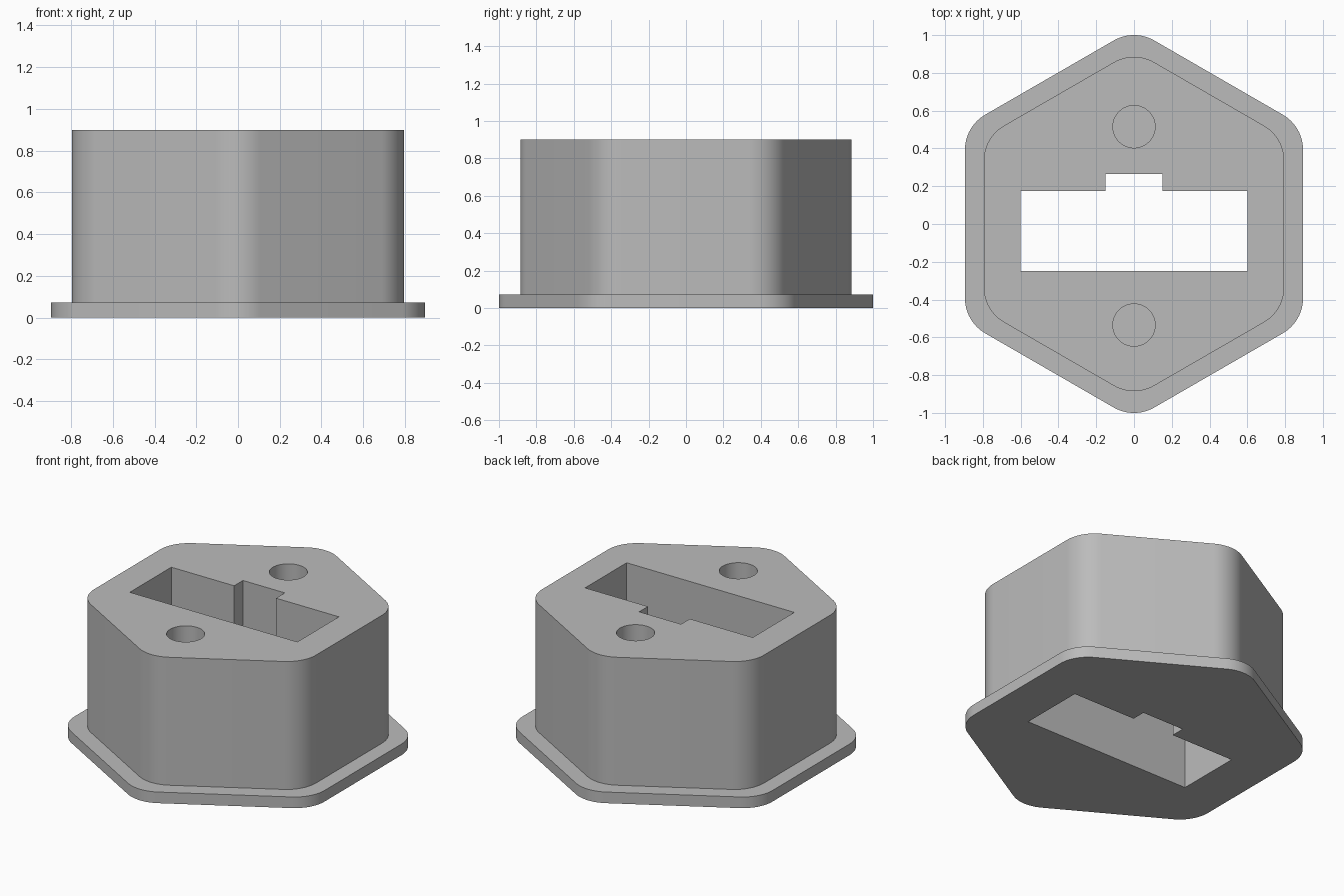
import bpy
from math import sin, cos, radians, sqrt, tau

cube = bpy.data.objects.get("Cube")
if cube:
    bpy.data.objects.remove(cube, do_unlink=True)

# Single grey plastic
grey = bpy.data.materials.new("grey plastic")
grey.use_nodes = True
COLOUR = (0.5, 0.5, 0.5, 1)
grey.diffuse_color = COLOUR
grey.node_tree.nodes["Principled BSDF"].inputs["Base Color"].default_value = COLOUR


def rounded_hexagon(apothem, radius, steps=12):
    """Hexagon with points on the y axis and rounded corners."""
    centre = (apothem - radius) * 2 / sqrt(3)
    points = []
    for corner in range(6):
        mid = 30 + corner * 60
        cx, cy = centre * cos(radians(mid)), centre * sin(radians(mid))
        for i in range(steps + 1):
            a = radians(mid - 30 + 60 * i / steps)
            points.append((cx + radius * cos(a), cy + radius * sin(a)))
    return points


def circle(y, radius, sides=48):
    return [(radius * cos(tau * i / sides), y + radius * sin(tau * i / sides))
            for i in range(sides)]


def slab(name, outlines, bottom, top):
    """Extrude a flat profile with openings between two heights."""
    curve = bpy.data.curves.new(name, "CURVE")
    curve.dimensions = "2D"
    curve.fill_mode = "BOTH"
    curve.extrude = (top - bottom) / 2
    for outline in outlines:
        spline = curve.splines.new("POLY")
        spline.points.add(len(outline) - 1)
        for point, (x, y) in zip(spline.points, outline):
            point.co = (x, y, 0, 1)
        spline.use_cyclic_u = True
    obj = bpy.data.objects.new(name, curve)
    bpy.context.collection.objects.link(obj)
    obj.location.z = (bottom + top) / 2
    bpy.ops.object.select_all(action="DESELECT")
    obj.select_set(True)
    bpy.context.view_layer.objects.active = obj
    bpy.ops.object.convert(target="MESH")
    obj = bpy.context.object
    obj.name = name
    obj.data.materials.clear()
    obj.data.materials.append(grey)
    # Weld the caps to the walls so that shading is continuous
    bpy.ops.object.mode_set(mode="EDIT")
    bpy.ops.mesh.select_all(action="SELECT")
    bpy.ops.mesh.remove_doubles(threshold=0.0001)
    bpy.ops.mesh.normals_make_consistent(inside=False)
    bpy.ops.object.mode_set(mode="OBJECT")
    bpy.ops.object.shade_smooth_by_angle(angle=radians(30))
    return obj


# Rectangular socket opening with a key notch at the back
socket = [(-0.6, -0.25), (0.6, -0.25), (0.6, 0.175), (0.15, 0.175),
          (0.15, 0.265), (-0.15, 0.265), (-0.15, 0.175), (-0.6, 0.175)]

# Thin base flange closes the lower ends of the screw holes
FLANGE_TOP, HEIGHT = 0.072, 0.9
slab("base_flange", [rounded_hexagon(0.895, 0.215), socket], 0, FLANGE_TOP)

# Tall body with the socket and two screw holes
slab("body", [rounded_hexagon(0.795, 0.213), socket,
              circle(0.515, 0.112), circle(-0.535, 0.112)], FLANGE_TOP, HEIGHT)
